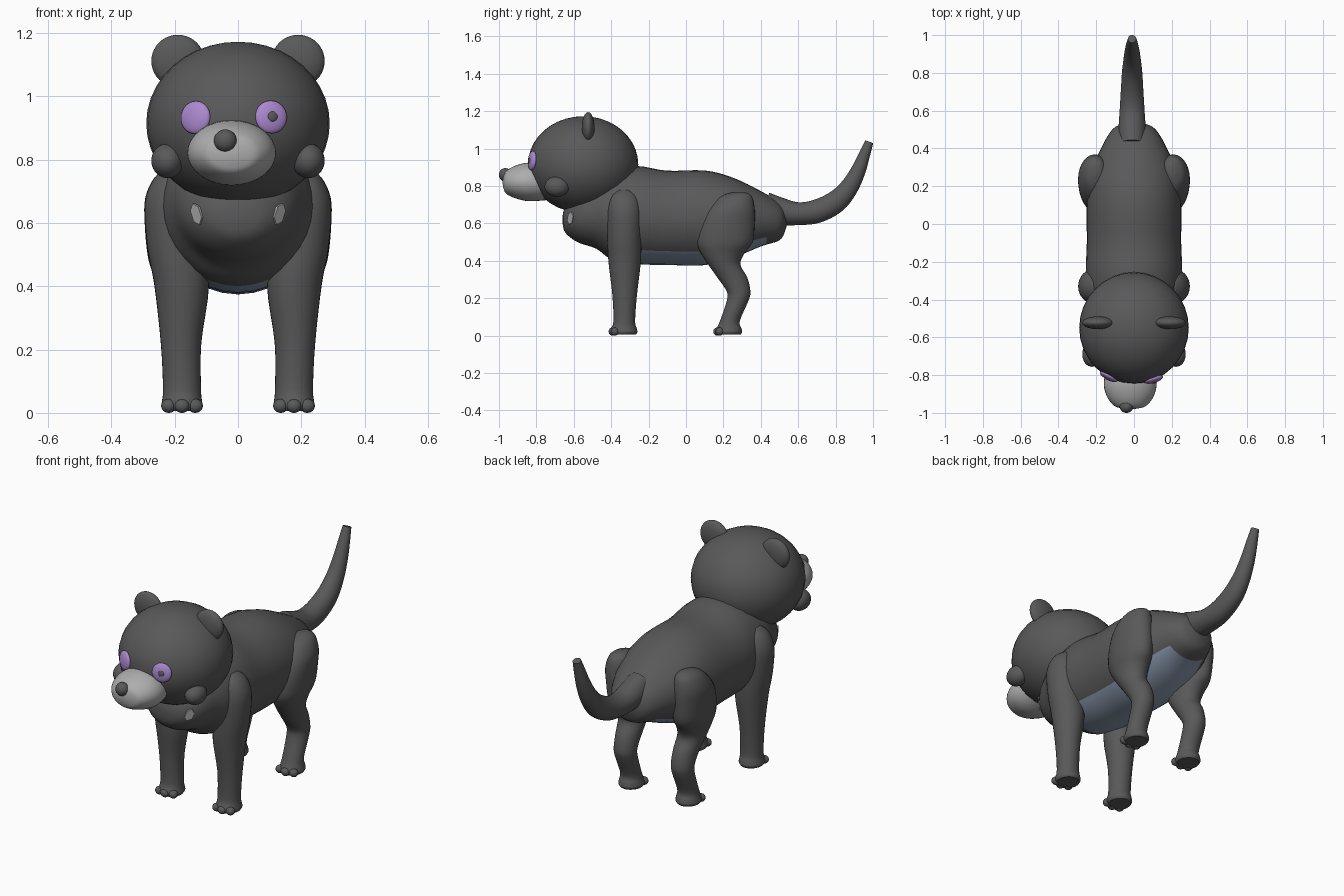
import bpy
import bmesh
from math import sin, cos, pi
from mathutils import Vector, Matrix

if "Cube" in bpy.data.objects:
    bpy.data.objects.remove(bpy.data.objects["Cube"])


def material(name, r, g, b):
    m = bpy.data.materials.new(name)
    m.use_nodes = True
    m.diffuse_color = (r, g, b, 1)
    m.node_tree.nodes["Principled BSDF"].inputs["Base Color"].default_value = (r, g, b, 1)
    return m


FUR = material("charcoal fur", 0.1, 0.1, 0.103)
MUZZLE = material("light grey muzzle", 0.42, 0.42, 0.42)
BELLY = material("slate blue belly", 0.25, 0.31, 0.41)
PURPLE = material("purple eye", 0.41, 0.25, 0.63)


def finish(name, bm, mats, angle=0.9):
    bmesh.ops.recalc_face_normals(bm, faces=bm.faces[:])
    mesh = bpy.data.meshes.new(name)
    bm.to_mesh(mesh)
    bm.free()
    for m in mats:
        mesh.materials.append(m)
    ob = bpy.data.objects.new(name, mesh)
    bpy.context.collection.objects.link(ob)
    bpy.ops.object.select_all(action='DESELECT')
    ob.select_set(True)
    bpy.context.view_layer.objects.active = ob
    bpy.ops.object.shade_smooth_by_angle(angle=angle)
    return ob


def ellipsoid(name, centre, radii, mat, rot=None):
    bm = bmesh.new()
    mtx = Matrix.Translation(centre) @ (rot or Matrix()) @ Matrix.Diagonal((*radii, 1))
    bmesh.ops.create_uvsphere(bm, u_segments=32, v_segments=20, radius=1, matrix=mtx)
    return finish(name, bm, [mat])


def smooth_path(rows, steps):
    """Catmull-Rom interpolation of station rows."""
    pts = [rows[0]] + rows + [rows[-1]]
    out = []
    for a, b, c, d in zip(pts, pts[1:], pts[2:], pts[3:]):
        for k in range(steps):
            t = k / steps
            out.append([0.5 * (2 * q + (r - p) * t + (2 * p - 5 * q + 4 * r - s) * t * t
                               + (3 * q - p - 3 * r + s) * t ** 3)
                        for p, q, r, s in zip(a, b, c, d)])
    return out + [rows[-1]]


def loft(name, rows, mats, axis=None, steps=4, seg=32, rule=None):
    """Skin ellipses: rows are x, y, z, half width, half depth."""
    rows = smooth_path(rows, steps)
    bm = bmesh.new()
    rings = []
    for i, (x, y, z, ru, rv) in enumerate(rows):
        if axis:
            v = Vector(axis)
        else:
            p, q = rows[max(i - 1, 0)], rows[min(i + 1, len(rows) - 1)]
            v = Vector((1, 0, 0)).cross(Vector(q[:3]) - Vector(p[:3])).normalized()
        ru, rv = max(ru, 0.004), max(rv, 0.004)
        rings.append([bm.verts.new(Vector((x + ru * cos(a), y, z)) + v * rv * sin(a))
                      for a in (2 * pi * k / seg for k in range(seg))])
    for a, b in zip(rings, rings[1:]):
        for k in range(seg):
            n = (k + 1) % seg
            f = bm.faces.new((a[k], a[n], b[n], b[k]))
            if rule:
                f.material_index = rule(k, f.calc_center_median())
    bm.faces.new(rings[0])
    bm.faces.new(rings[-1])
    return finish(name, bm, mats)


# Torso, with the underside of the ring coloured as belly
torso = loft("torso", [
    [0, -0.66, 0.62, 0.02, 0.02], [0, -0.645, 0.62, 0.09, 0.07],
    [0, -0.58, 0.64, 0.165, 0.14], [0, -0.48, 0.66, 0.21, 0.195],
    [0, -0.4, 0.65, 0.24, 0.24], [0, -0.26, 0.645, 0.255, 0.262],
    [0, -0.1, 0.63, 0.25, 0.252], [0, 0.1, 0.63, 0.25, 0.253],
    [0, 0.25, 0.63, 0.235, 0.215], [0, 0.4, 0.625, 0.175, 0.148],
    [0, 0.5, 0.61, 0.115, 0.1], [0, 0.53, 0.61, 0.06, 0.05],
    [0, 0.54, 0.61, 0.01, 0.01]], [FUR, BELLY], axis=(0, 0, 1),
    rule=lambda k, c: int(20 <= k < 28 and -0.38 < c.y < 0.43))

# Tail
loft("tail", [
    [-0.01, 0.42, 0.69, 0.07, 0.078], [-0.01, 0.5, 0.665, 0.072, 0.074],
    [-0.01, 0.6, 0.652, 0.066, 0.061], [-0.01, 0.7, 0.665, 0.06, 0.063],
    [-0.01, 0.8, 0.715, 0.054, 0.06], [-0.01, 0.87, 0.79, 0.046, 0.05],
    [-0.01, 0.92, 0.88, 0.038, 0.04], [-0.01, 0.955, 0.97, 0.03, 0.03],
    [-0.01, 0.98, 1.037, 0.022, 0.022]], [FUR])

# Head, muzzle and nose
head = ellipsoid("head", (0, -0.55, 0.915), (0.29, 0.295, 0.258), FUR)
loft("muzzle", [
    [-0.02, -0.74, 0.82, 0.12, 0.095], [-0.02, -0.84, 0.822, 0.14, 0.103],
    [-0.02, -0.91, 0.822, 0.125, 0.088], [-0.02, -0.96, 0.82, 0.088, 0.062],
    [-0.02, -0.975, 0.82, 0.05, 0.035], [-0.02, -0.98, 0.82, 0.01, 0.01]],
    [MUZZLE], axis=(0, 0, 1))
ellipsoid("nose", (-0.04, -0.967, 0.86), (0.036, 0.033, 0.036), FUR)

bpy.context.view_layer.update()


def on_surface(target, point):
    _, loc, normal, _ = target.closest_point_on_mesh(Vector(point))
    return loc, normal.to_track_quat('Z', 'Y').to_matrix().to_4x4(), normal


# Eyes, with one pupil
for side, x in (("right", -0.152), ("left", 0.11)):
    loc, rot, normal = on_surface(head, (x, -0.84, 0.937))
    ellipsoid(side + "_eye", loc, (0.052, 0.052, 0.018), PURPLE, rot)
    if side == "left":
        ellipsoid("pupil", loc + normal * 0.016, (0.016, 0.016, 0.006), FUR, rot)

for side, s in (("right", -1), ("left", 1)):
    # Ears and cheeks
    ellipsoid(side + "_ear", (s * 0.19, -0.523, 1.112), (0.084, 0.034, 0.083), FUR)
    ellipsoid(side + "_cheek", (s * 0.222, -0.69, 0.797), (0.052, 0.066, 0.055), FUR)

    # Pale chest mark
    loc, rot, _ = on_surface(torso, (s * 0.133, -0.62, 0.628))
    bm = bmesh.new()
    bmesh.ops.create_cone(bm, cap_ends=True, segments=6, radius1=1, radius2=1, depth=1,
                          matrix=Matrix.Translation(loc) @ rot
                          @ Matrix.Rotation(s * -0.35, 4, 'Z')
                          @ Matrix.Diagonal((0.022, 0.036, 0.009, 1)))
    finish(side + "_chest_mark", bm, [MUZZLE], 0.5)

    # Front leg
    loft(side + "_front_leg", [
        [s * 0.2, -0.33, 0.78, 0.02, 0.03], [s * 0.21, -0.33, 0.74, 0.056, 0.07],
        [s * 0.215, -0.33, 0.66, 0.08, 0.09], [s * 0.198, -0.33, 0.52, 0.088, 0.09],
        [s * 0.178, -0.328, 0.4, 0.086, 0.087], [s * 0.18, -0.328, 0.22, 0.064, 0.066],
        [s * 0.177, -0.33, 0.08, 0.06, 0.058], [s * 0.177, -0.332, 0.04, 0.063, 0.068],
        [s * 0.177, -0.332, 0.02, 0.066, 0.072], [s * 0.177, -0.332, 0.006, 0.058, 0.064]],
        [FUR], axis=(0, 1, 0))

    # Hind leg with thigh, knee and hock
    loft(side + "_hind_leg", [
        [s * 0.2, 0.285, 0.768, 0.02, 0.03], [s * 0.205, 0.27, 0.745, 0.058, 0.082],
        [s * 0.208, 0.245, 0.68, 0.085, 0.122], [s * 0.205, 0.222, 0.6, 0.09, 0.145],
        [s * 0.2, 0.208, 0.5, 0.086, 0.148], [s * 0.19, 0.196, 0.44, 0.08, 0.116],
        [s * 0.183, 0.205, 0.38, 0.072, 0.086], [s * 0.178, 0.248, 0.31, 0.064, 0.08],
        [s * 0.177, 0.28, 0.24, 0.06, 0.064], [s * 0.177, 0.277, 0.19, 0.058, 0.058],
        [s * 0.177, 0.235, 0.08, 0.056, 0.053], [s * 0.177, 0.23, 0.04, 0.062, 0.066],
        [s * 0.177, 0.228, 0.02, 0.066, 0.072], [s * 0.177, 0.228, 0.006, 0.058, 0.064]],
        [FUR], axis=(0, 1, 0))

    # Toes
    for leg, y in (("front", -0.392), ("hind", 0.168)):
        for i in (-1, 0, 1):
            ellipsoid(f"{side}_{leg}_toe", (s * 0.177 + i * 0.042, y + 0.012 * abs(i), 0.022),
                      (0.024, 0.022, 0.022), FUR)
